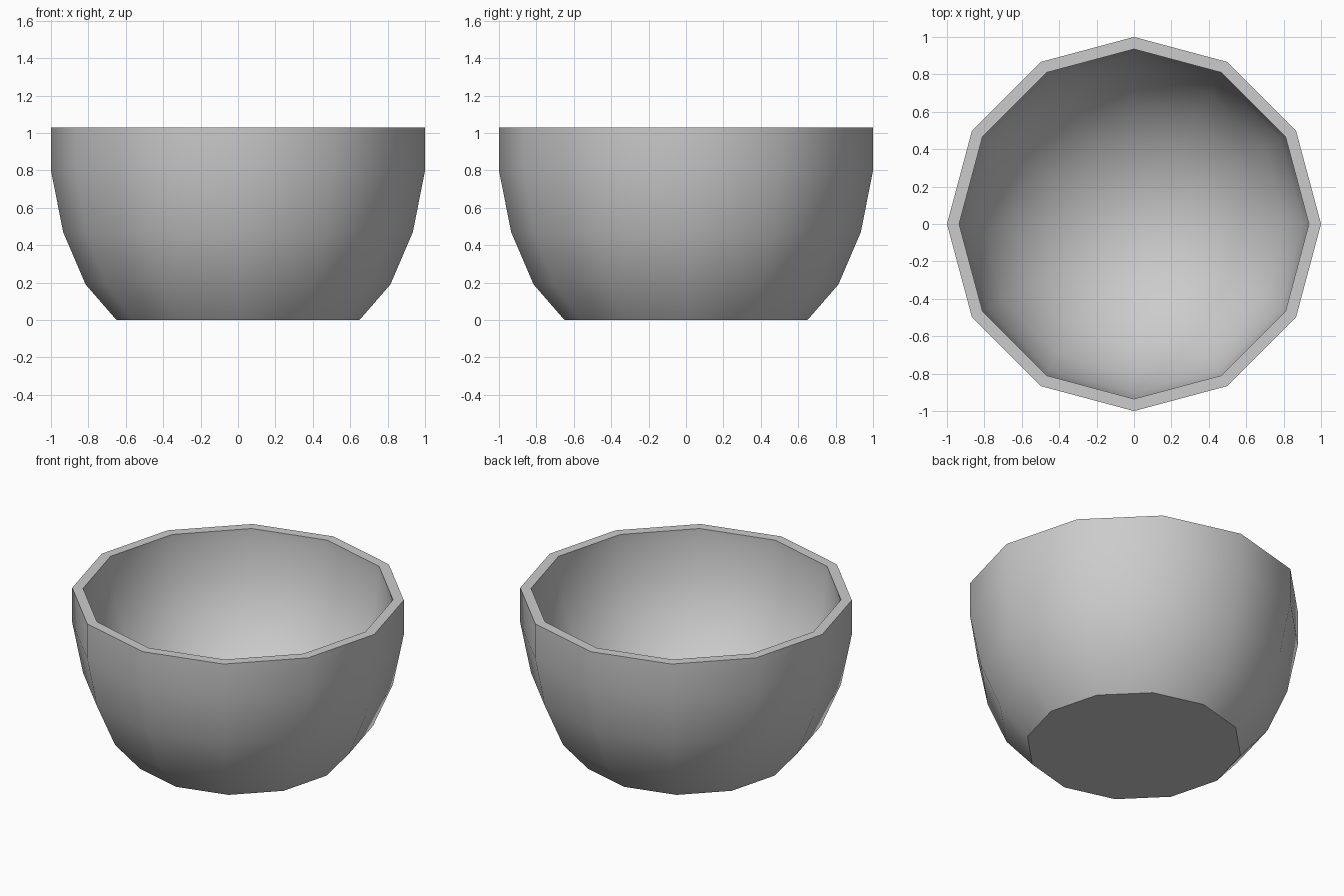
import bpy, bmesh
from math import cos, sin, pi, radians

if "Cube" in bpy.data.objects:
    bpy.data.objects.remove(bpy.data.objects["Cube"])

SIDES = 12
RIM, INNER = 1.03, 0.935
SPRING, FLOOR = 0.97, 0.04   # where the hollow starts to curve, and its lowest point
# Outside section (radius, height) from base to rim
PROFILE = [(0.65, 0), (0.815, 0.19), (0.935, 0.47), (1.0, 0.8), (1.0, RIM), (INNER, RIM)]
# Inside: short upright lip, then a rounded hollow down to the floor
PROFILE += [(INNER * cos(radians(a)), SPRING - (SPRING - FLOOR) * sin(radians(a)))
            for a in range(0, 90, 15)]

bm = bmesh.new()
rings = [[bm.verts.new((r * cos(2 * pi * i / SIDES), r * sin(2 * pi * i / SIDES), z))
          for i in range(SIDES)] for r, z in PROFILE]

# Walls between neighbouring rings
for a, b in zip(rings, rings[1:]):
    for i in range(SIDES):
        j = (i + 1) % SIDES
        bm.faces.new((a[i], a[j], b[j], b[i]))

# Flat underside and the lowest point of the hollow
bm.faces.new(rings[0][::-1])
pole = bm.verts.new((0, 0, FLOOR))
for i in range(SIDES):
    bm.faces.new((rings[-1][i], rings[-1][(i + 1) % SIDES], pole))

mesh = bpy.data.meshes.new("bowl")
bm.to_mesh(mesh)
bm.free()
bowl = bpy.data.objects.new("bowl", mesh)
bpy.context.collection.objects.link(bowl)

# Smooth walls, crisp rim and base edges
bpy.context.view_layer.objects.active = bowl
bowl.select_set(True)
bpy.ops.object.shade_smooth_by_angle(angle=radians(40))
